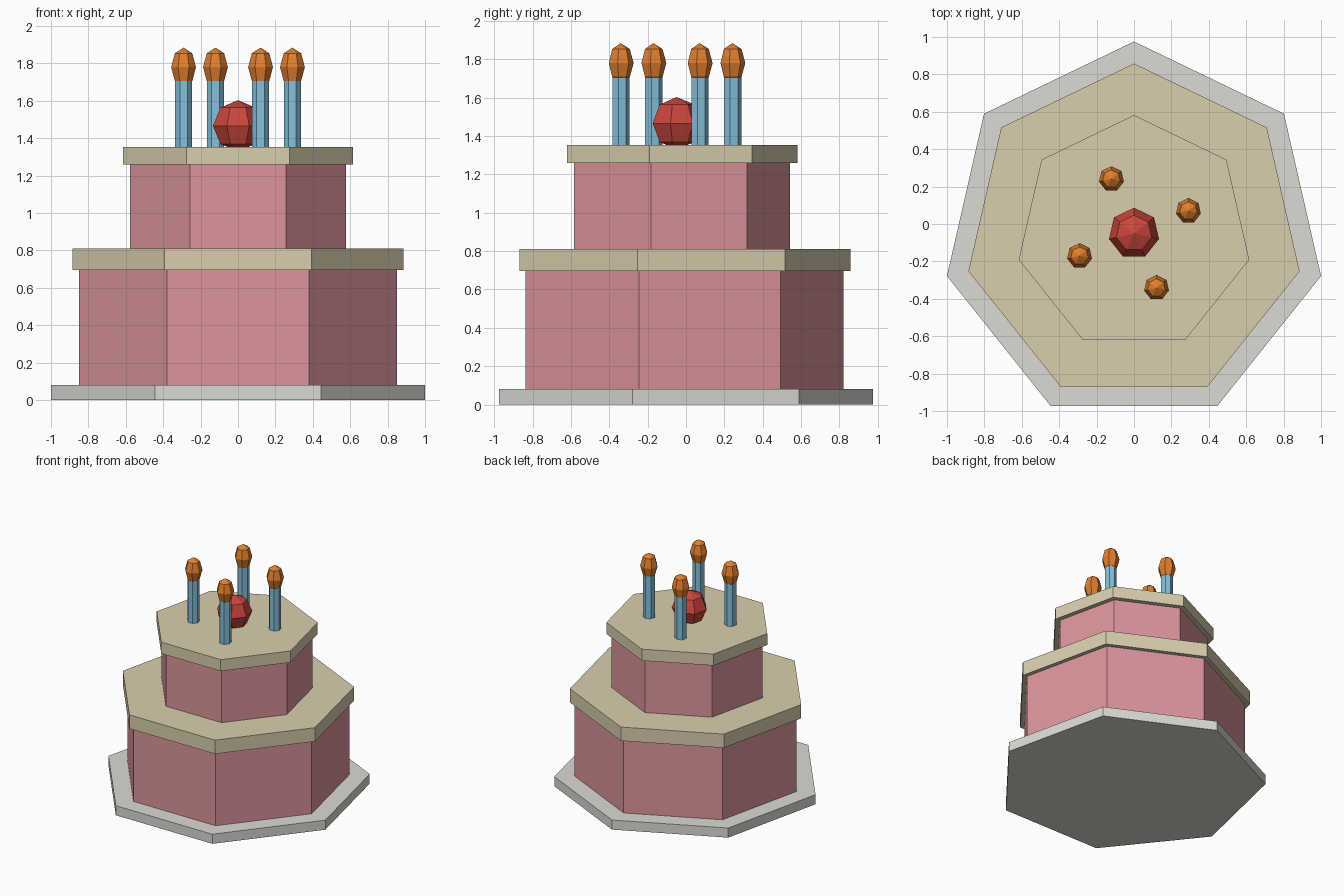
import bpy, bmesh
from math import sin, cos, pi, radians

if "Cube" in bpy.data.objects:
    bpy.data.objects.remove(bpy.data.objects["Cube"], do_unlink=True)

SIDES = 7
CENTRE_Y = -0.05


def material(name, rgb):
    """Flat material from an 8-bit sRGB colour."""
    lin = [((c / 255 + 0.055) / 1.055) ** 2.4 for c in rgb]
    m = bpy.data.materials.new(name)
    m.use_nodes = True
    m.diffuse_color = (*lin, 1)
    bsdf = next(n for n in m.node_tree.nodes if n.type == 'BSDF_PRINCIPLED')
    bsdf.inputs["Base Color"].default_value = (*lin, 1)
    return m


def finish(name, bm, mat, location):
    bmesh.ops.recalc_face_normals(bm, faces=bm.faces)
    mesh = bpy.data.meshes.new(name)
    bm.to_mesh(mesh)
    bm.free()
    mesh.materials.append(mat)
    obj = bpy.data.objects.new(name, mesh)
    obj.location = location
    bpy.context.collection.objects.link(obj)
    return obj


def ring(bm, radius, z):
    """Heptagon of vertices with one corner towards the back (+y)."""
    angles = [pi / 2 + 2 * pi * i / SIDES for i in range(SIDES)]
    return [bm.verts.new((radius * cos(a), radius * sin(a), z)) for a in angles]


def bridge(bm, low, high):
    for i in range(SIDES):
        j = (i + 1) % SIDES
        bm.faces.new((low[i], low[j], high[j], high[i]))


def prism(name, radius, z0, z1, mat, x=0, y=CENTRE_Y):
    bm = bmesh.new()
    low, high = ring(bm, radius, 0), ring(bm, radius, z1 - z0)
    bridge(bm, low, high)
    bm.faces.new(low)
    bm.faces.new(high)
    return finish(name, bm, mat, (x, y, z0))


def ball(name, radius, half_height, z, mat, x=0, y=CENTRE_Y):
    """Low-poly ball: three rings and two poles."""
    bm = bmesh.new()
    rings = [ring(bm, radius * cos(t), half_height * sin(t))
             for t in (-pi / 4, 0, pi / 4)]
    bridge(bm, rings[0], rings[1])
    bridge(bm, rings[1], rings[2])
    for end, side in ((rings[0], -1), (rings[2], 1)):
        pole = bm.verts.new((0, 0, side * half_height))
        for i in range(SIDES):
            bm.faces.new((end[i], end[(i + 1) % SIDES], pole))
    return finish(name, bm, mat, (x, y, z))


plate_grey = material("plate grey", (219, 218, 212))
sponge_pink = material("sponge pink", (220, 149, 155))
icing_cream = material("icing cream", (217, 206, 174))
candle_blue = material("candle blue", (133, 193, 219))
flame_orange = material("flame orange", (226, 127, 46))
cherry_red = material("cherry red", (203, 70, 60))

# Plate and two iced tiers
prism("plate", 1.0257, 0, 0.08, plate_grey)
prism("lower_sponge", 0.872, 0.08, 0.695, sponge_pink)
prism("lower_icing", 0.908, 0.695, 0.81, icing_cream)
prism("upper_sponge", 0.592, 0.81, 1.258, sponge_pink)
prism("upper_icing", 0.632, 1.258, 1.354, icing_cream)

# Cherry in the middle
ball("cherry", 0.137, 0.137, 1.466, cherry_red)

# Four candles around it
for k in range(4):
    a = radians(22.5 + 90 * k)
    x, y = 0.315 * cos(a), CENTRE_Y + 0.315 * sin(a)
    prism(f"candle_{k + 1}", 0.047, 1.354, 1.705, candle_blue, x, y)
    ball(f"flame_{k + 1}", 0.068, 0.104, 1.78, flame_orange, x, y)
